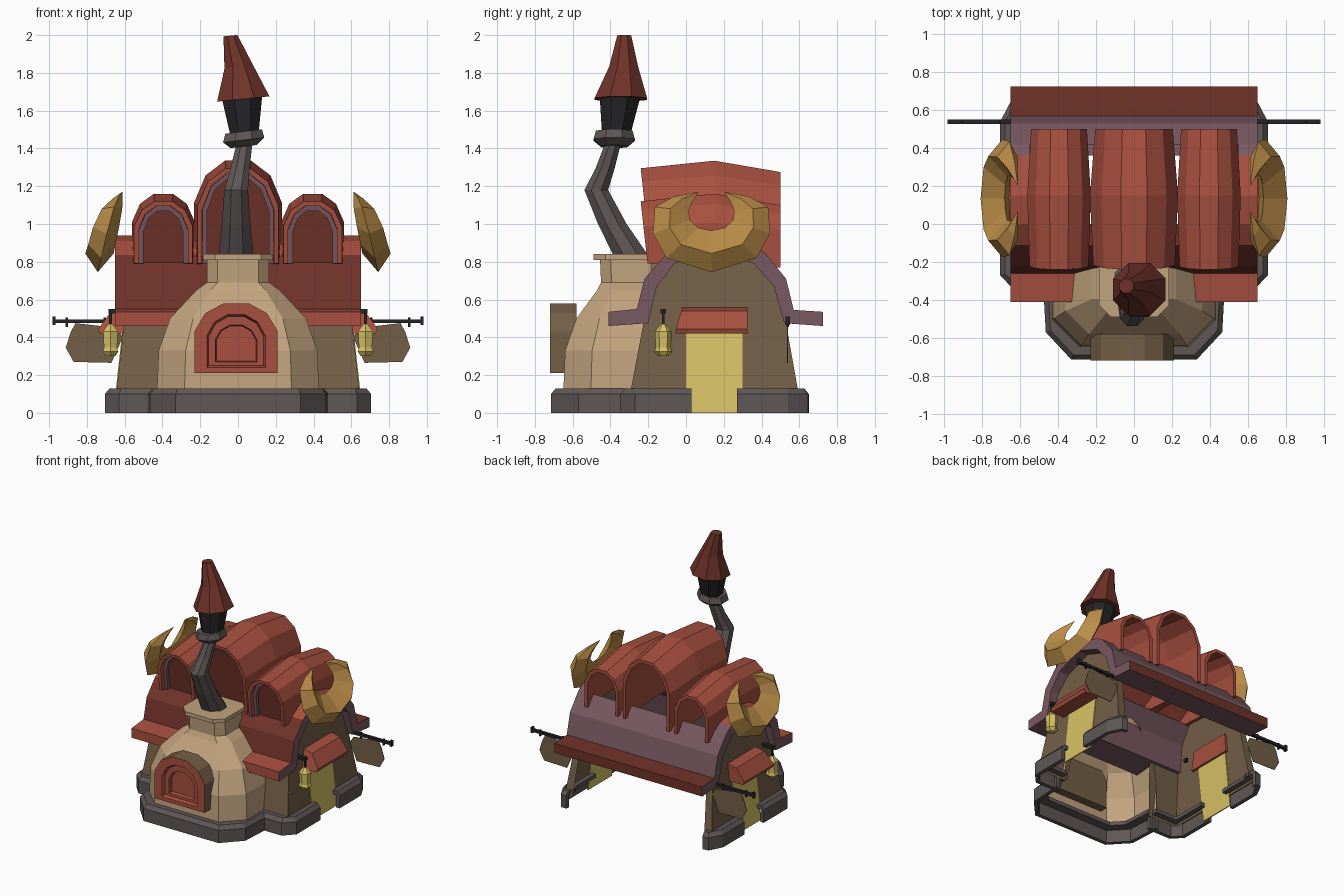
import bpy, bmesh, math

if "Cube" in bpy.data.objects:
    bpy.data.objects.remove(bpy.data.objects["Cube"])


def mat(name, r, g, b):
    m = bpy.data.materials.new(name)
    m.diffuse_color = (r, g, b, 1)
    m.use_nodes = True
    m.node_tree.nodes["Principled BSDF"].inputs["Base Color"].default_value = m.diffuse_color
    return m


RED = mat("tile red", 0.39, 0.08, 0.05)
DARK = mat("dark red", 0.16, 0.032, 0.022)
PURPLE = mat("trim purple", 0.19, 0.098, 0.12)
BROWN = mat("wall brown", 0.175, 0.115, 0.062)
TAN = mat("clay tan", 0.54, 0.37, 0.21)
STONE = mat("stone grey", 0.112, 0.095, 0.092)
IRON = mat("iron black", 0.018, 0.018, 0.02)
GOLD = mat("horn gold", 0.5, 0.27, 0.065)
YELLOW = mat("door yellow", 0.68, 0.54, 0.13)


def mesh(name, verts, faces, mats, mirror=False):
    me = bpy.data.meshes.new(name)
    me.from_pydata(verts, [], faces)
    bm = bmesh.new()
    bm.from_mesh(me)
    bmesh.ops.recalc_face_normals(bm, faces=bm.faces)
    bm.to_mesh(me)
    bm.free()
    for m in mats:
        me.materials.append(m)
    ob = bpy.data.objects.new(name, me)
    bpy.context.collection.objects.link(ob)
    if mirror:
        ob.modifiers.new("Mirror", 'MIRROR').use_mirror_merge = False
    return ob


def loft(name, rings, *mats, mirror=False):
    """Skin closed rings of equal length and cap both ends."""
    n, k = len(rings[0]), len(rings)
    verts = [p for r in rings for p in r]
    faces = [(j * n + i, j * n + (i + 1) % n, (j + 1) * n + (i + 1) % n, (j + 1) * n + i)
             for j in range(k - 1) for i in range(n)]
    faces += [tuple(range(n)), tuple(range((k - 1) * n, k * n))]
    return mesh(name, verts, faces, mats, mirror)


def cut_faces(ob, test):
    bm = bmesh.new()
    bm.from_mesh(ob.data)
    bmesh.ops.delete(bm, geom=[f for f in bm.faces if test(f)], context='FACES')
    bm.to_mesh(ob.data)
    bm.free()


def box(name, x0, x1, y0, y1, z0, z1, m):
    loft(name, [[(x0, y0, z), (x1, y0, z), (x1, y1, z), (x0, y1, z)] for z in (z0, z1)],
         m, mirror=True)


def tube(name, rows, n, m, tilt=0, mirror=False):
    """rows: x, y, z, radius."""
    rings = []
    for x, y, z, r in rows:
        a = [2 * math.pi * (i + 0.5) / n for i in range(n)]
        rings.append([(x + r * math.cos(t), y + r * math.sin(t), z + tilt * r * math.cos(t))
                      for t in a])
    return loft(name, rings, m, mirror=mirror)


def arch(hw, bot, top, cx=0):
    h = top - bot
    half = [(1, 0), (1, 0.6), (0.74, 0.86), (0.3, 1)]
    return ([(cx - hw * a, bot + h * b) for a, b in half] +
            [(cx + hw * a, bot + h * b) for a, b in reversed(half)])


# Stone footing: a bevelled kerb swept along the plan
def kerb(name, path, mirror):
    prof = [(0, 0), (0, 0.1), (0.025, 0.13), (0.1, 0.13), (0.1, 0.1), (0.03, 0.1), (0.03, 0)]
    rings = []
    for i, (x, y) in enumerate(path):
        norms = []
        for a, b in ((i - 1, i), (i, i + 1)):
            if a >= 0 and b < len(path):
                dx, dy = path[b][0] - path[a][0], path[b][1] - path[a][1]
                l = math.hypot(dx, dy)
                norms.append((dy / l, -dx / l))
        nx, ny = sum(v[0] for v in norms), sum(v[1] for v in norms)
        l = math.hypot(nx, ny)
        nx, ny = nx / l, ny / l
        c = nx * norms[0][0] + ny * norms[0][1]
        rings.append([(x + nx * o / c, y + ny * o / c, z) for o, z in prof])
    loft(name, rings, STONE, mirror=mirror)


kerb("footing_rear", [(0.6, 0.65), (0.65, 0.645), (0.705, 0.54), (0.705, 0.27)], True)
kerb("footing_front", [(0.705, 0.03), (0.705, -0.27), (0.63, -0.35), (0.42, -0.35)], True)
kerb("footing_oven", [(0.48, -0.3), (0.465, -0.57), (0.33, -0.715), (-0.33, -0.715),
                      (-0.465, -0.57), (-0.48, -0.3)], False)


# Leaning side walls with short rear returns, and front wall beside the oven
def wx(z):
    return 0.645 - 0.11 * (z - 0.1)


side = [(-0.3, 0.08), (-0.22, 0.5), (-0.18, 0.69), (-0.08, 0.82), (0.15, 0.9),
        (0.38, 0.82), (0.49, 0.69), (0.525, 0.5), (0.6, 0.08)]
sv = [(wx(z), y, z) for y, z in side] + [(0.58, 0.6, 0.08), (0.55, 0.525, 0.5)]
mesh("side_wall", sv, [tuple(range(9)), (8, 9, 10, 7)], [BROWN], True)
mesh("front_wall", [(0.39, -0.3, 0.08), (0.647, -0.3, 0.08), (0.601, -0.22, 0.5),
                    (0.33, -0.22, 0.5)], [(0, 1, 2, 3)], [BROWN], True)

# Doors and awnings
loft("door", [[(wx(z) + o, y, z) for y, z in ((0, 0), (0.3, 0), (0.3, 0.43), (0, 0.43))]
              for o in (-0.004, 0.004)], YELLOW, mirror=True)
awn = [(0.58, 0.56), (0.67, 0.54), (0.74, 0.445), (0.73, 0.42), (0.59, 0.42)]
loft("awning", [[(x, y + k * (0.56 - z), z) for x, z in awn]
                for y, k in ((-0.02, -0.28), (0.325, 0))], RED, mirror=True)

# Main roof: curved slab with flared eaves, red tiles, purple underlay and edge trim,
# open at the crown below the dormers
outer = [(-0.41, 0.535), (-0.26, 0.55), (-0.22, 0.71), (-0.11, 0.835), (0, 0.91),
         (0.15, 0.94), (0.36, 0.88), (0.42, 0.845), (0.53, 0.71), (0.57, 0.545), (0.725, 0.535)]
inner = [(0.725, 0.46), (0.52, 0.475), (0.465, 0.67), (0.36, 0.79), (0.15, 0.87),
         (-0.06, 0.79), (-0.155, 0.67), (-0.2, 0.475), (-0.41, 0.46)]
prof = outer + inner
np = len(prof)
roof = loft("main_roof", [[(x, y, z) for y, z in prof] for x in (-0.65, -0.55, 0.55, 0.65)],
            PURPLE, RED, DARK)
for p in roof.data.polygons[:3 * np]:
    i = p.index % np
    p.material_index = 1 if i in (0, 3, 4, 5, np - 1) else 2 if i in (1, 2, 9, 10) else 0
cut_faces(roof, lambda f: abs(f.calc_center_median().x) < 0.1 and
          0 < f.calc_center_median().y < 0.4 and f.calc_center_median().z > 0.8)

# Three barrel dormers with trim and a recessed front panel, open at the back
for name, cx, hw, top in (("centre", 0, 0.215, 1.295), ("left", -0.395, 0.155, 1.12),
                          ("right", 0.395, 0.155, 1.12)):
    def section(y, k, dz, t0, t1, bot):
        a = arch((hw - t0) * k, bot, top + dz - t0, cx)
        b = arch((hw - t1) * k, bot, top + dz - t1, cx)
        slope = 0.11 if y < 0 else 0
        return [(x, y + slope * (top - z), z) for x, z in a + b[::-1]]
    loft(name + "_dormer", [section(-0.24, 1, 0, 0, 0.025, 0.79),
                            section(0.15, 1.08, 0.04, 0, 0.025, 0.78),
                            section(0.5, 0.95, -0.02, 0, 0.025, 0.77)], RED)
    loft(name + "_dormer_trim", [section(-0.205, 1, 0, 0.026, 0.05, 0.79),
                                 section(-0.17, 1, 0, 0.026, 0.05, 0.79)], PURPLE)
    pan = arch(hw - 0.03, 0.79, top - 0.03, cx)
    mesh(name + "_dormer_panel", [(x, -0.18 + 0.11 * (top - z), z) for x, z in pan],
         [tuple(range(len(pan)))], [DARK])

# Clay oven dome with neck and flange: chamfered rectangles stacked, open to the house
rings = []
for w, yf, yb, z in ((0.43, -0.65, -0.2, 0.1), (0.42, -0.64, -0.19, 0.33), (0.36, -0.58, -0.15, 0.5),
                     (0.22, -0.47, -0.12, 0.65), (0.165, -0.45, -0.13, 0.69), (0.165, -0.455, -0.13, 0.81),
                     (0.185, -0.49, -0.12, 0.81), (0.185, -0.49, -0.12, 0.84)):
    c = 0.34 * w
    b = min(c, 0.06)
    rings.append([(-w, yf + c, z), (c - w, yf, z), (w - c, yf, z), (w, yf + c, z),
                  (w, yb - b, z), (w - b, yb, z), (b - w, yb, z), (-w, yb - b, z)])
dome = loft("oven_dome", rings, TAN)
cut_faces(dome, lambda f: f.calc_center_median().z < 0.6 and
          (f.normal.z < -0.9 or f.normal.y > 0.5))

# Oven mouth: brown arched box with a red stepped recess
mouth = [(0.22, 0.21, 0.58, -0.58), (0.22, 0.21, 0.58, -0.72), (0.155, 0.24, 0.52, -0.72),
         (0.145, 0.25, 0.51, -0.695), (0.11, 0.27, 0.465, -0.695), (0.105, 0.275, 0.46, -0.665)]
om = loft("oven_mouth", [[(x - 0.01, y, z) for x, z in arch(w, b, t)] for w, b, t, y in mouth], BROWN, RED)
for p in om.data.polygons:
    p.material_index = 1 if p.center.y < -0.66 else 0

# Crooked chimney
tube("chimney_pipe", [(-0.01, -0.29, 0.83, 0.1), (-0.01, -0.39, 1.0, 0.082), (-0.01, -0.475, 1.18, 0.068),
                      (0.01, -0.43, 1.29, 0.055), (0.035, -0.385, 1.43, 0.045)], 8, STONE)
tube("chimney_collar", [(0.03, -0.38, 1.41, 0.075), (0.03, -0.38, 1.445, 0.118),
                        (0.03, -0.38, 1.49, 0.105)], 8, STONE, 0.12)
tube("chimney_pot", [(0.035, -0.37, 1.47, 0.08), (0.022, -0.35, 1.67, 0.115)], 8, IRON, 0.1)
tube("chimney_hat", [(0.028, -0.345, 1.662, 0.15), (0.005, -0.33, 1.83, 0.083),
                     (-0.04, -0.327, 1.997, 0.04)], 8, DARK, 0.1)

# Gold crescent horns on the gables: diamond sections swept round
hout = [(0, 0.745), (0.24, 0.82), (0.31, 0.95), (0.3, 1.09), (0.2, 1.145), (0.075, 1.17)]
hin = [(0, 0.965), (0.07, 0.98), (0.115, 1.02), (0.12, 1.07), (0.1, 1.12), (0.07, 1.165)]
bulge = [0.125, 0.12, 0.115, 0.09, 0.045, 0.004]


def px(z):
    return 0.705 - 0.22 * (z - 0.745)


hr = []
for s, idx in ((-1, range(5, 0, -1)), (1, range(6))):
    for i in idx:
        (a, za), (b, zb), g = hout[i], hin[i], bulge[i]
        d, zm = 0.55 * a + 0.45 * b, 0.55 * za + 0.45 * zb
        hr.append([(px(za) + g * 0.3, 0.135 + s * a, za), (px(zm) + g, 0.135 + s * d, zm),
                   (px(zb) + g * 0.2, 0.135 + s * b, zb), (px(zm) - g * 0.2, 0.135 + s * d, zm)])
loft("horn_crescent", hr, GOLD, mirror=True)

# Hanging signs on iron brackets
sign = [(0.61, 0.4), (0.67, 0.265), (0.87, 0.27), (0.912, 0.345), (0.885, 0.43), (0.86, 0.475), (0.64, 0.45)]
loft("sign_board", [[(x, y, z) for x, z in sign] for y in (0.536, 0.541)], BROWN, mirror=True)
box("sign_rod", 0.57, 0.982, 0.527, 0.55, 0.475, 0.495, IRON)
box("sign_rod_end", 0.965, 0.982, 0.527, 0.55, 0.465, 0.51, IRON)
for i, x in enumerate((0.7, 0.9)):
    box("sign_hanger_%d" % i, x, x + 0.012, 0.532, 0.546, 0.455, 0.505, IRON)

# Lanterns on wall hooks
tube("lantern", [(0.675, -0.12, 0.3, 0.028), (0.675, -0.12, 0.325, 0.048), (0.675, -0.12, 0.345, 0.04),
                 (0.675, -0.12, 0.43, 0.045), (0.675, -0.12, 0.45, 0.03), (0.675, -0.12, 0.47, 0.012)],
     6, YELLOW, mirror=True)
box("lantern_arm", 0.58, 0.685, -0.135, -0.105, 0.525, 0.55, IRON)
box("lantern_hook", 0.668, 0.682, -0.127, -0.113, 0.46, 0.53, IRON)
